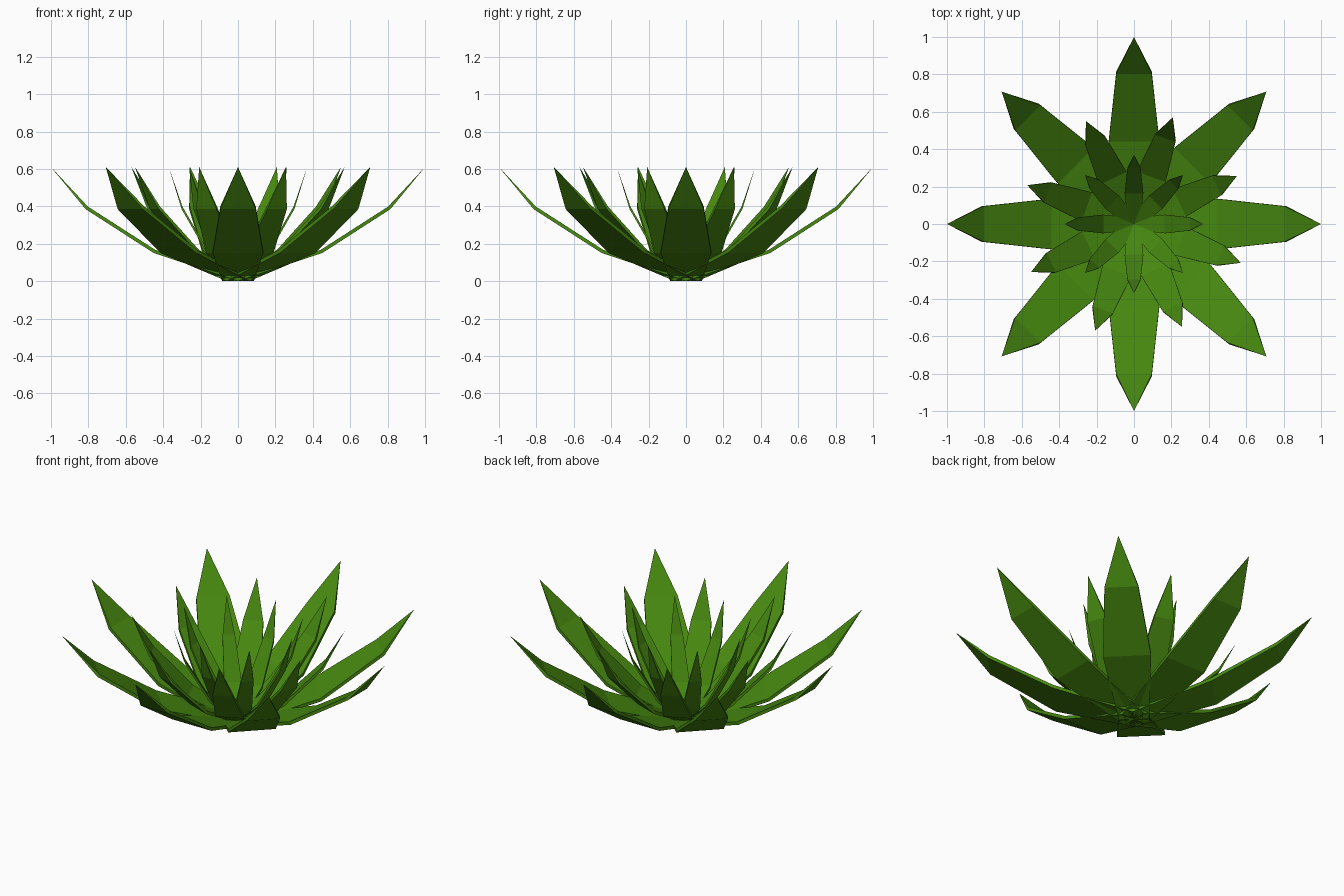
import bpy, bmesh, math

cube = bpy.data.objects.get("Cube")
if cube:
    bpy.data.objects.remove(cube, do_unlink=True)

# Leaf green
green = bpy.data.materials.new("leaf_green")
green.use_nodes = True
color = (0.062, 0.245, 0.005, 1)
green.diffuse_color = color
green.node_tree.nodes["Principled BSDF"].inputs["Base Color"].default_value = color


def make_leaf_mesh():
    """Thin folded blade along +x, closed underneath and drawn to a single point."""
    # radius, height, half width, thickness offset of the top skin (x, z)
    stations = [(0.0, 0.0, 0.085, -0.004, 0.019),
                (0.45, 0.15, 0.135, -0.008, 0.017),
                (0.815, 0.385, 0.095, -0.012, 0.014)]
    bm = bmesh.new()
    rings = []
    for r, z, w, dx, dz in stations:
        rings.append([bm.verts.new(p) for p in (
            (r, -w, z), (r, w, z), (r + dx, w, z + dz), (r + dx, -w, z + dz))])
    tip = bm.verts.new((1.0, 0, 0.61))
    bm.faces.new(rings[0])
    for a, b in zip(rings, rings[1:]):
        for i in range(4):
            j = (i + 1) % 4
            bm.faces.new((a[i], a[j], b[j], b[i]))
    for i in range(4):
        bm.faces.new((rings[-1][i], rings[-1][(i + 1) % 4], tip))
    bmesh.ops.recalc_face_normals(bm, faces=bm.faces)
    mesh = bpy.data.meshes.new("leaf")
    bm.to_mesh(mesh)
    bm.free()
    mesh.materials.append(green)
    return mesh


# Three whorls of eight leaves, each drawn in tighter but equally tall
leaf = make_leaf_mesh()
for name, spread, turn in (("outer_leaf", 1.0, 0),
                           ("middle_leaf", 0.607, 25),
                           ("inner_leaf", 0.37, 0)):
    for i in range(8):
        ob = bpy.data.objects.new(f"{name}_{i + 1}", leaf)
        ob.scale = (spread, spread, 1)
        ob.rotation_euler.z = math.radians(turn + 45 * i)
        bpy.context.collection.objects.link(ob)
